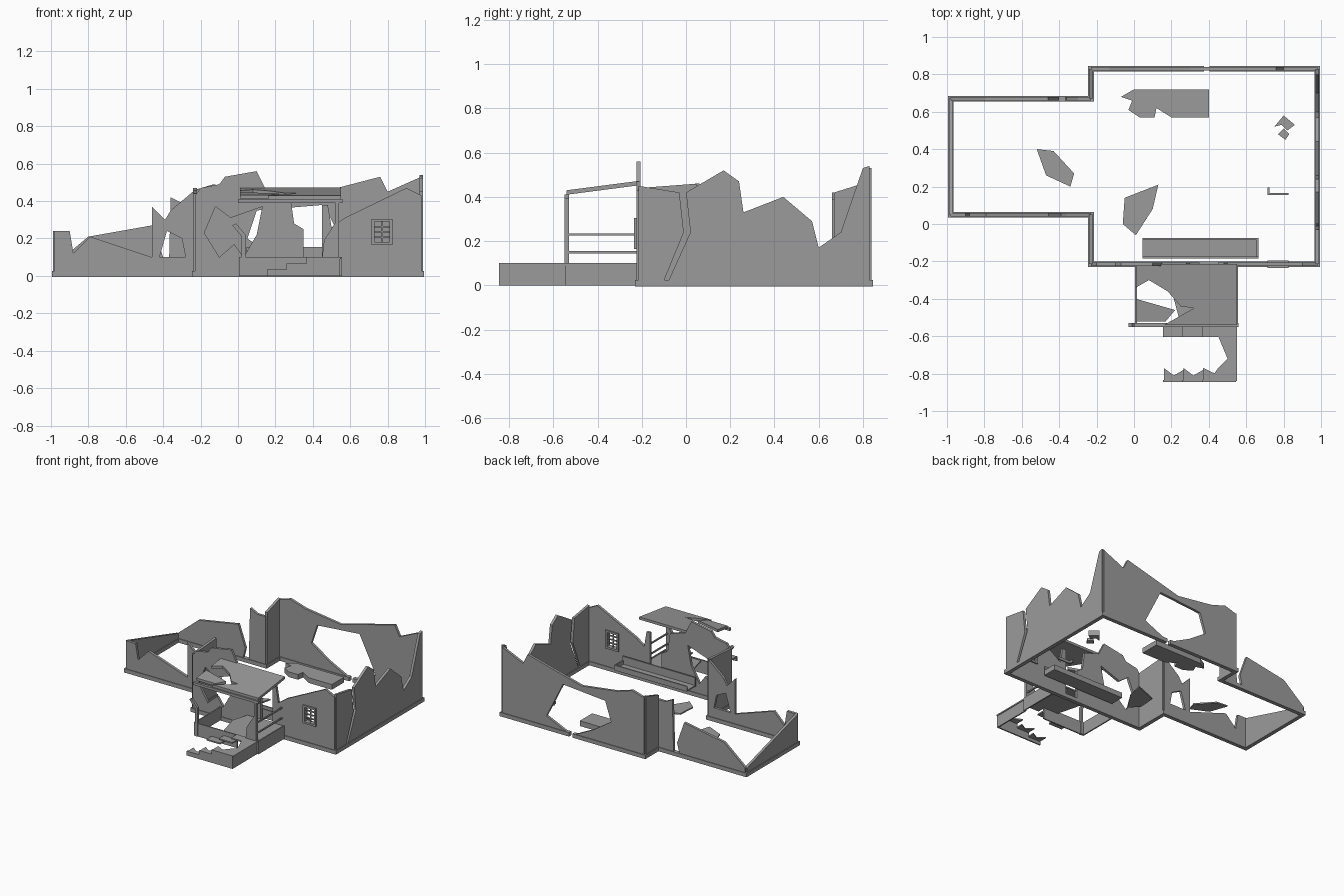
import bpy
import bmesh
from mathutils import Vector
from mathutils.geometry import tessellate_polygon

cube = bpy.data.objects.get("Cube")
if cube:
    bpy.data.objects.remove(cube)

stone = bpy.data.materials.new("weathered grey")
stone.use_nodes = True
grey = (.33, .33, .33, 1)
stone.diffuse_color = grey
stone.node_tree.nodes["Principled BSDF"].inputs["Base Color"].default_value = grey

# Wall lines of the plan
WEST, INNER, EAST = -.98, -.23, .98
SOUTH, WING_SOUTH, WING_NORTH, NORTH = -.215, .05, .67, .83
GAP_LEFT, GAP_RIGHT = .36, .42
# Porch edges and common heights
PORCH_LEFT, PORCH_RIGHT, PORCH_FRONT, STEP_FRONT = .01, .55, -.54, -.84
STEP_LEFT = .16
GROUND, DECK, EAVE = .02, .1, .4
THICK = .02
THIN = THICK / 2


def prism(name, loops, place, thickness):
    """Extrude an outline with optional holes; place maps (a, b, depth) to space."""
    flat = [[Vector((a, b, 0)) for a, b in loop] for loop in loops]
    points = [p for loop in flat for p in loop]
    count = len(points)
    verts = [place(p.x, p.y, side * thickness / 2) for side in (-1, 1) for p in points]
    faces = []
    for tri in tessellate_polygon(flat):
        faces += [tuple(tri), tuple(i + count for i in tri)]
    start = 0
    for loop in flat:
        size = len(loop)
        for n in range(size):
            i, j = start + n, start + (n + 1) % size
            faces.append((i, j, j + count, i + count))
        start += size
    mesh = bpy.data.meshes.new(name)
    mesh.from_pydata(verts, [], faces)
    mesh.materials.append(stone)
    bm = bmesh.new()
    bm.from_mesh(mesh)
    bmesh.ops.recalc_face_normals(bm, faces=bm.faces)
    bm.to_mesh(mesh)
    bm.free()
    bpy.context.collection.objects.link(bpy.data.objects.new(name, mesh))


def wall_along_x(name, y, *loops, thickness=THICK):
    prism(name, loops, lambda a, b, depth: (a, y + depth, b), thickness)


def wall_along_y(name, x, *loops, thickness=THICK):
    prism(name, loops, lambda a, b, depth: (x + depth, a, b), thickness)


def slab(name, z, outline, thickness=THIN):
    prism(name, [outline], lambda a, b, depth: (a, b, z + depth), thickness)


def standing(start, end, *top):
    """Outline that rises from the ground at start and returns to it at end."""
    return [(start, GROUND), *top, (end, GROUND)]


def rect(a, b, half_width, half_height):
    return [(a + i * half_width, b + j * half_height)
            for i, j in ((-1, -1), (1, -1), (1, 1), (-1, 1))]


def bar(name, start, end, pad):
    """Box around the line or plane between two points, grown by pad."""
    low = [min(pair) - pad for pair in zip(start, end)]
    high = [max(pair) + pad for pair in zip(start, end)]
    outline = [(low[0], low[1]), (high[0], low[1]), (high[0], high[1]), (low[0], high[1])]
    slab(name, (low[2] + high[2]) / 2, outline, high[2] - low[2])


# Footing follows the plan, open at the breach in the back
plan = [(GAP_RIGHT, NORTH), (EAST, NORTH), (EAST, SOUTH), (INNER, SOUTH),
        (INNER, WING_SOUTH), (WEST, WING_SOUTH), (WEST, WING_NORTH),
        (INNER, WING_NORTH), (INNER, NORTH), (GAP_LEFT, NORTH)]
for start, end in zip(plan, plan[1:]):
    bar("footing", (*start, THIN), (*end, THIN), .015)

# Broken walls of the side wing
wall_along_x(
    "wing_front_wall", WING_SOUTH,
    standing(WEST, INNER, (WEST, .24), (-.9, .24), (-.88, .12), (-.79, .21), (-.46, .1),
             (-.46, .37), (-.39, .3), (-.36, .35), (INNER, .46)),
    [(-.42, .1), (-.38, .24), (-.3, .2), (-.28, .1)])
wall_along_y(
    "wing_left_wall", WEST,
    standing(WING_SOUTH, WING_NORTH, (WING_SOUTH, .24), (WING_NORTH, .06)))
wall_along_x(
    "wing_back_wall", WING_NORTH,
    standing(WEST, -.42, (WEST, .06), (-.8, .21), (-.46, .27), (-.4, .1)))
wall_along_x(
    "wing_back_stub", WING_NORTH,
    standing(-.37, INNER, (-.36, .42), (-.3, .39), (INNER, .39)))

# Short walls joining the wing to the main room
wall_along_y(
    "inner_back_wall", INNER,
    standing(WING_NORTH, NORTH, (WING_NORTH, .42), (NORTH, .47)))
wall_along_y(
    "inner_front_wall", INNER,
    standing(SOUTH, WING_SOUTH, (SOUTH, .44), (WING_SOUTH, .46)))

# Back wall: a band on top links both sides of the breach
wall_along_x(
    "back_wall", NORTH,
    [(INNER, GROUND), (GAP_LEFT, GROUND), (.2, .1), (.05, .2), (.1, .35),
     (.46, .38), (.5, .3), (.6, .1), (GAP_RIGHT, GROUND), (EAST, GROUND),
     (EAST, .53), (.8, .45), (.76, .53), (.3, .41), (0, .45), (-.13, .49), (INNER, .46)])

# Right wall split by a crack
wall_along_y(
    "right_wall_front", EAST,
    standing(SOUTH, -.1, (SOUTH, .45), (-.03, .42), (-.01, .24)))
wall_along_y(
    "right_wall_back", EAST,
    standing(-.08, NORTH, (.02, .24), (0, .42), (.17, .52), (.24, .47), (.26, .33),
             (.44, .4), (.57, .29), (.6, .17), (.7, .24), (.8, .53), (NORTH, .54)))

# Front wall on both sides of the doorway, with a star-shaped hole
wall_along_x(
    "front_wall_left", SOUTH,
    standing(INNER, .35, (INNER, .43), (-.2, .47), (-.1, .49), (-.07, .53), (.1, .56),
             (.15, .46), (.28, .42), (.3, .28), (.35, .25)),
    [(-.18, .23), (-.12, .37), (-.04, .31), (.13, .37), (.1, .22), (.03, .1), (-.02, .17), (-.1, .1)])
window = (.77, .235)
wall_along_x(
    "front_wall_right", SOUTH,
    standing(.45, EAST, (.45, .38), (.48, .38), (.5, .26), (.57, .31),
             (.9, .47), (EAST, .43)),
    rect(*window, .05, .06))

# Window frame and bars
wall_along_x("window_frame", SOUTH, rect(*window, .055, .07), rect(*window, .04, .055),
             thickness=THICK * 2)
wall_along_x("window_upright", SOUTH, rect(*window, .004, .055), thickness=THIN)
for row in (-1, 0, 1):
    height = window[1] + row * .028
    wall_along_x("window_bar", SOUTH, rect(window[0], height, .04, .004), thickness=THIN)

# Porch deck, torn on the left, and its skirts
slab("porch_deck", DECK - THIN, [
    (PORCH_RIGHT, SOUTH), (PORCH_RIGHT, PORCH_FRONT), (.25, PORCH_FRONT), (.2, -.35), (.24, SOUTH)])
skirt = THIN / 2
for name, corner, end in [
        ("deck_front", (PORCH_LEFT, PORCH_FRONT), (.37, PORCH_FRONT)),
        ("deck_left", (PORCH_LEFT, PORCH_FRONT), (PORCH_LEFT, SOUTH)),
        ("deck_right", (PORCH_RIGHT, PORCH_FRONT), (PORCH_RIGHT, SOUTH)),
        ("steps_right", (PORCH_RIGHT - THIN, STEP_FRONT), (PORCH_RIGHT - THIN, PORCH_FRONT))]:
    bar(name, (*corner, skirt), (*end, DECK - skirt), skirt)

# Three steps rising to the right, each a front riser and two broken tread strips
tread = .105
for step in range(3):
    left = STEP_LEFT + step * tread
    right = PORCH_RIGHT - THIN if step == 2 else left + tread
    middle = (left + right) / 2
    top = DECK * (step + 1) / 3 - skirt
    bar("step_riser", (left, STEP_FRONT, skirt), (right, STEP_FRONT, top), skirt)
    slab("step_front_strip", top, [
        (left, STEP_FRONT), (right, STEP_FRONT), (right, STEP_FRONT + .06),
        (middle, STEP_FRONT + .03), (left, STEP_FRONT + .07)])
    bar("step_back_strip", (left, PORCH_FRONT, top), (right, PORCH_FRONT - .06, top), skirt)
slab("step_top_remnant", DECK - skirt, [
    (PORCH_RIGHT, PORCH_FRONT), (PORCH_RIGHT, STEP_FRONT), (.4, STEP_FRONT),
    (.45, -.77), (.5, -.72), (.45, -.6)])


# Sloping porch roof with a torn left side
def on_roof(a, b, depth):
    return a, b, EAVE + .02 + (b - PORCH_FRONT) * .13 + depth


prism("porch_roof", [[
    (PORCH_LEFT, SOUTH), (PORCH_RIGHT, SOUTH), (PORCH_RIGHT, PORCH_FRONT), (STEP_LEFT, PORCH_FRONT),
    (.32, -.45), (.25, -.44), (.18, -.36), (.08, -.3), (PORCH_LEFT, -.34)]], on_roof, THICK)
prism("roof_remnant", [[
    (PORCH_LEFT, -.4), (.22, -.46), (.17, -.52), (PORCH_LEFT, -.52)]], on_roof, THICK)
bar("eave_beam", (PORCH_LEFT, PORCH_FRONT, EAVE), (PORCH_RIGHT, PORCH_FRONT, EAVE), THIN)

# Porch posts and side rails
post = PORCH_RIGHT - THICK
bar("right_post", (post, PORCH_FRONT, DECK), (post, PORCH_FRONT, EAVE), THIN)
wall_along_x("corner_panel", PORCH_FRONT, [(.45, DECK), (post, DECK), (post, .3), (.46, .19)])
wall_along_x("left_post", PORCH_FRONT, [
    (.02, 0), (.04, 0), (.04, .22), (-.01, .28), (-.03, .27), (.02, .21)])
for height in (.15, .23):
    bar("side_rail", (post, PORCH_FRONT, height), (post, SOUTH, height), skirt)

# Fallen counter, an open trough
near, far, low = -.18, -.08, .09
ends = (.05, .66)
bar("counter_base", (ends[0], near, low), (ends[1], far, low), skirt)
bar("counter_tall_side", (ends[0], near, low), (ends[1], near, low + .06), skirt)
bar("counter_low_side", (ends[0], far, low), (ends[1], far, low + .03), skirt)
bar("counter_end", (ends[1], near, low), (ends[1], far, low + .03), skirt)

# Broken table top and floor debris
slab("broken_table", .05, [
    (.4, .57), (.4, .72), (0, .72), (-.07, .68), (-.01, .66), (-.03, .61), (.03, .57),
    (.11, .57), (.12, .62), (.2, .57)], THICK * 2)
slab("wing_debris", GROUND, [(-.52, .4), (-.43, .39), (-.32, .27), (-.34, .2), (-.47, .26)])
slab("room_debris", GROUND, [(-.05, .14), (.13, .21), (.1, .08), (.01, -.06), (-.06, 0)])

# Small overturned furniture
slab("stool", GROUND * 2, [(.75, .52), (.8, .58), (.86, .53), (.82, .5), (.79, .53)], THICK * 2)
slab("stool_leg", GROUND, [(.77, .48), (.8, .51), (.83, .48), (.81, .45)], THICK)
corner = (.72, .16, THIN)
bar("bracket_long", corner, (.82, .16, THICK), skirt)
bar("bracket_short", corner, (.72, .19, THICK), skirt)
